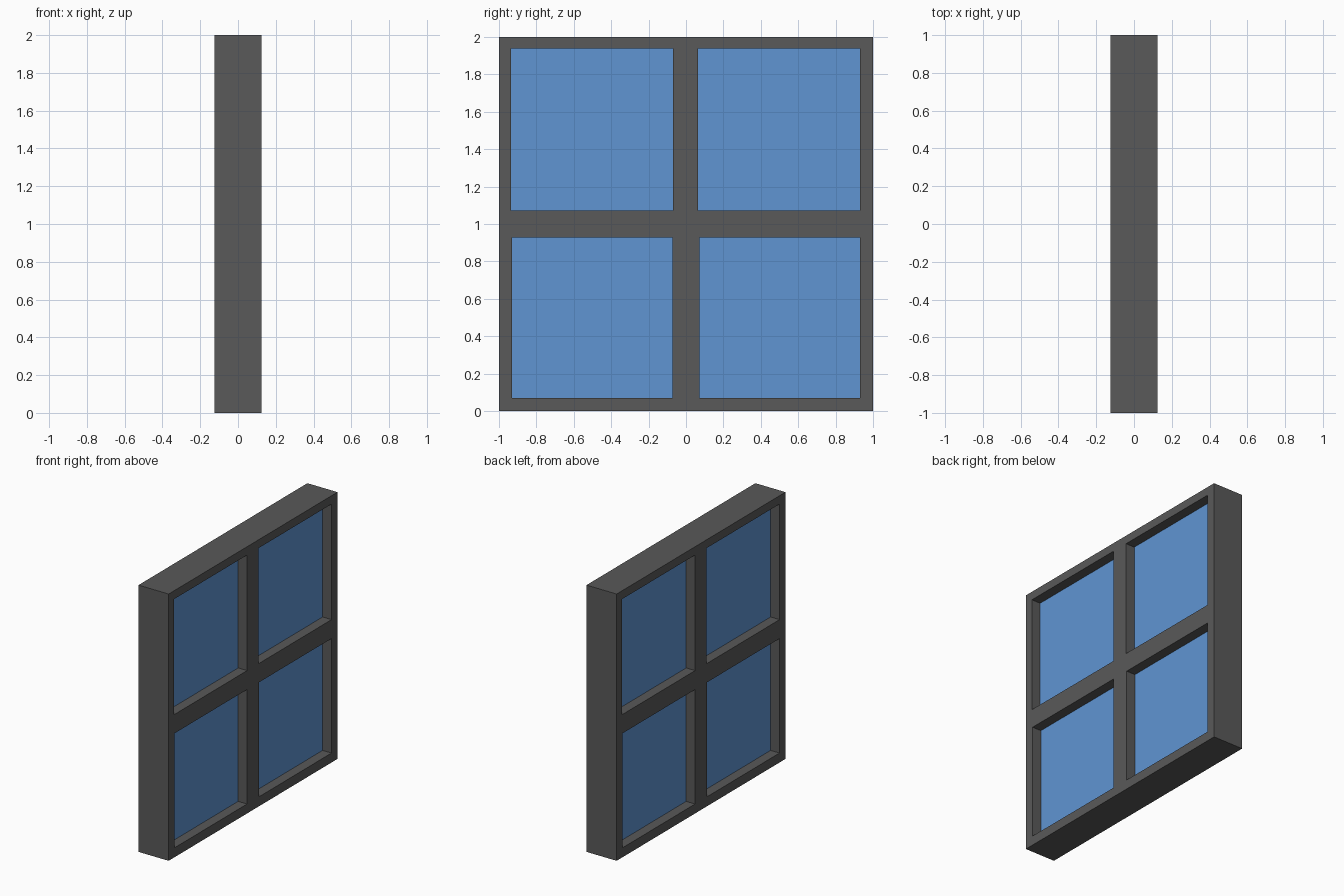
import bpy, bmesh
from mathutils import Matrix, Vector

if "Cube" in bpy.data.objects:
    bpy.data.objects.remove(bpy.data.objects["Cube"])

WIDTH, HEIGHT, THICK = 2.0, 2.0, 0.25
RECESS = 0.074

frame_mat = bpy.data.materials.new("dark_frame")
frame_mat.diffuse_color = (0.1, 0.1, 0.1, 1)
frame_mat.use_nodes = True
frame_mat.node_tree.nodes["Principled BSDF"].inputs["Base Color"].default_value = frame_mat.diffuse_color
glass_mat = bpy.data.materials.new("blue_glass")
glass_mat.diffuse_color = (0.115, 0.3, 0.65, 1)
glass_mat.use_nodes = True
glass_mat.node_tree.nodes["Principled BSDF"].inputs["Base Color"].default_value = glass_mat.diffuse_color

# Solid slab, split into a two by two layout
bm = bmesh.new()
bmesh.ops.create_cube(bm, size=1, matrix=Matrix.Translation((0, 0, HEIGHT / 2))
                      @ Matrix.Diagonal((THICK, WIDTH, HEIGHT, 1)))
for normal in ((0, 1, 0), (0, 0, 1)):
    bmesh.ops.bisect_plane(bm, geom=bm.verts[:] + bm.edges[:] + bm.faces[:],
                           plane_co=(0, 0, HEIGHT / 2), plane_no=normal)
bm.normal_update()

# Recessed panes on both broad sides; the upper ones are slightly larger
for face in [f for f in bm.faces if abs(f.normal.x) > 0.9]:
    side = 1 if face.normal.x > 0 else -1
    upper = face.calc_center_median().z > HEIGHT / 2
    bmesh.ops.inset_individual(bm, faces=[face], thickness=0.067 if upper else 0.071,
                               use_even_offset=True)
    if upper:
        bmesh.ops.translate(bm, verts=face.verts[:], vec=(0, -0.003 * side, 0.004))
    pane = bmesh.ops.extrude_discrete_faces(bm, faces=[face])["faces"][0]
    bmesh.ops.translate(bm, verts=pane.verts[:], vec=Vector((-RECESS * side, 0, 0)))
    pane.material_index = 1

bmesh.ops.recalc_face_normals(bm, faces=bm.faces[:])
mesh = bpy.data.meshes.new("window")
bm.to_mesh(mesh)
bm.free()
mesh.materials.append(frame_mat)
mesh.materials.append(glass_mat)
bpy.context.collection.objects.link(bpy.data.objects.new("window", mesh))
